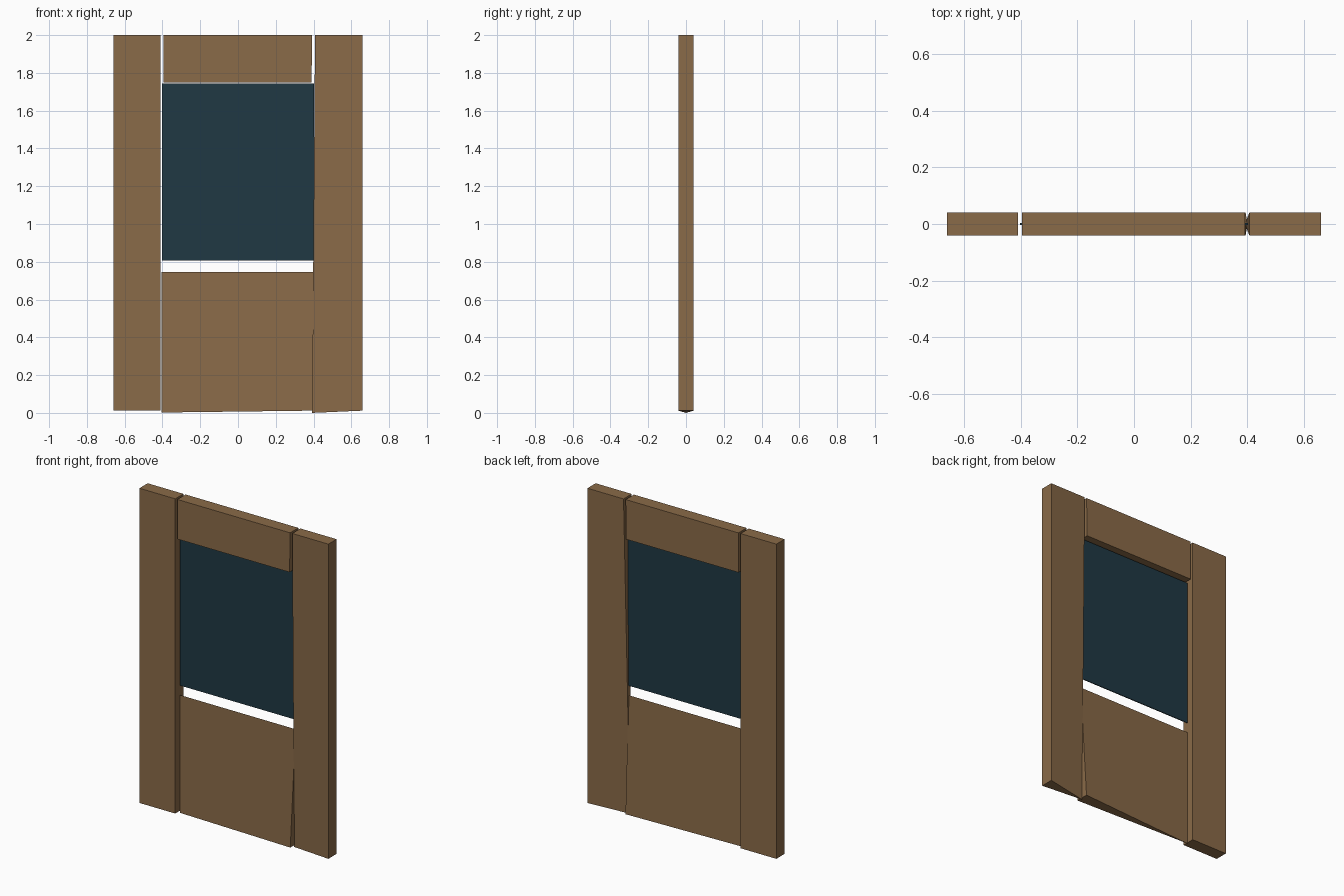
import bpy, bmesh

if "Cube" in bpy.data.objects:
    bpy.data.objects.remove(bpy.data.objects["Cube"])

def material(name, rgb):
    m = bpy.data.materials.new(name)
    m.diffuse_color = (*rgb, 1)
    m.use_nodes = True
    m.node_tree.nodes["Principled BSDF"].inputs["Base Color"].default_value = m.diffuse_color
    return m

wood = material("brown_wood", (0.255, 0.145, 0.065))
pane = material("dark_glass", (0.014, 0.04, 0.056))

def board(name, outline, half, mat, pinched=()):
    """Slab from a front (x, z) outline; pinched corners meet in a point at y = 0."""
    bm = bmesh.new()
    front, back = [], []
    for i, (x, z) in enumerate(outline):
        if i in pinched:
            v = bm.verts.new((x, 0, z))
            front.append(v)
            back.append(v)
        else:
            front.append(bm.verts.new((x, -half, z)))
            back.append(bm.verts.new((x, half, z)))
    bm.faces.new(front)
    bm.faces.new(back[::-1])
    n = len(outline)
    for i in range(n):
        j = (i + 1) % n
        side = list(dict.fromkeys([front[j], front[i], back[i], back[j]]))
        if len(side) > 2:
            bm.faces.new(side)
    bmesh.ops.recalc_face_normals(bm, faces=bm.faces[:])
    me = bpy.data.meshes.new(name)
    bm.to_mesh(me)
    bm.free()
    me.materials.append(mat)
    ob = bpy.data.objects.new(name, me)
    bpy.context.collection.objects.link(ob)
    return ob

# Upright stiles; the right one tapers to a point at its lower inner corner
board("left_stile", [(-0.66, 0.012), (-0.41, 0.012), (-0.41, 2), (-0.66, 2)], 0.041, wood)
board("right_stile", [(0.392, 0.0), (0.66, 0.012), (0.66, 2), (0.408, 2)], 0.041, wood, (0,))

# Top rail between the stiles
board("top_rail", [(-0.395, 1.75), (0.389, 1.75), (0.393, 2), (-0.395, 2)], 0.041, wood)

# Lower panel: a wedge, thick only at its lower right corner
board("lower_panel", [(-0.405, 0.002), (0.394, 0.012), (0.402, 0.746), (-0.406, 0.746)],
      0.041, wood, (0, 2, 3))

# Thin window pane
board("window_pane", [(-0.402, 0.808), (0.402, 0.808), (0.402, 1.743), (-0.402, 1.743)], 0.003, pane)
